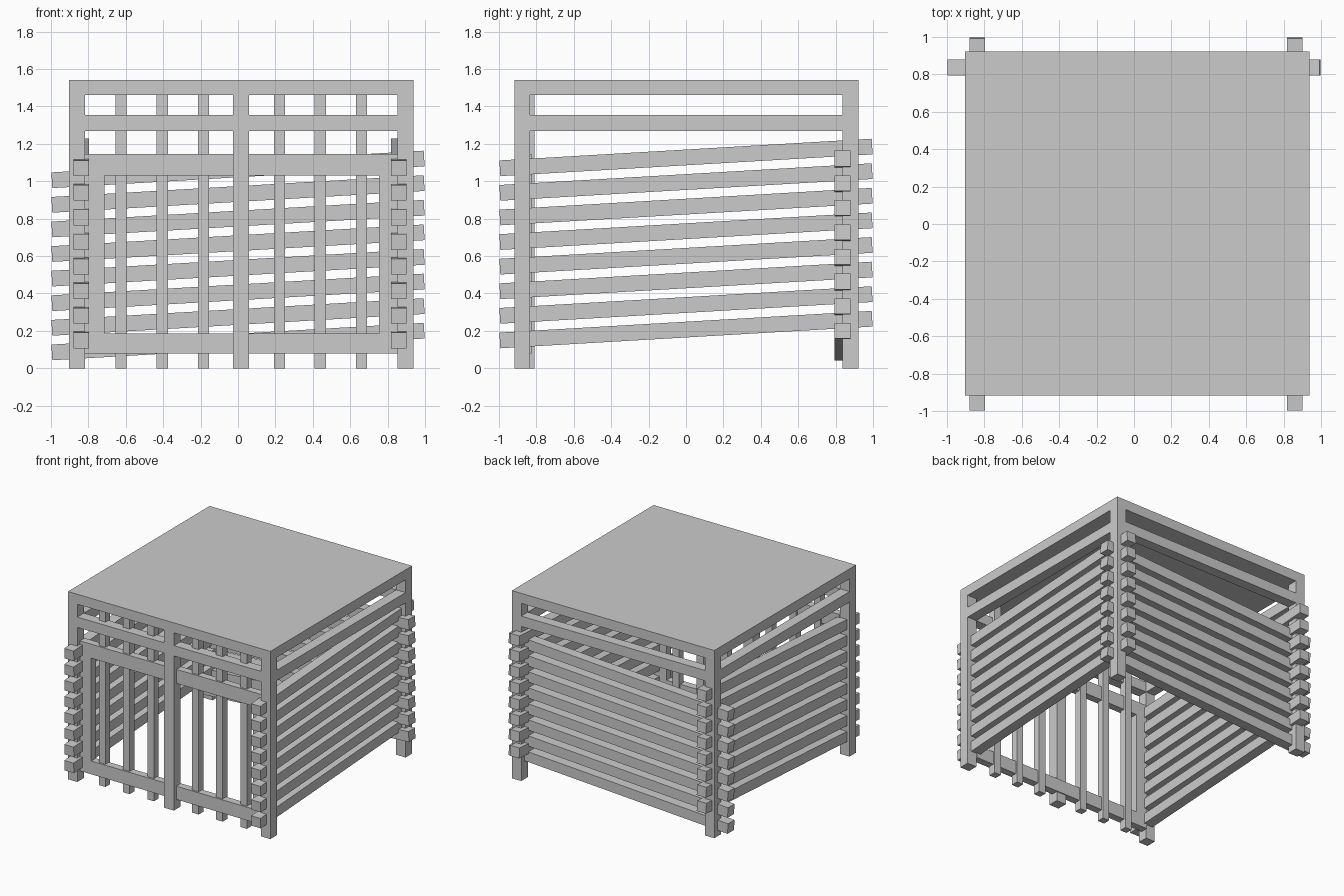
import bpy
from math import atan2, cos
from mathutils import Matrix

if "Cube" in bpy.data.objects:
    bpy.data.objects.remove(bpy.data.objects["Cube"])


def box(name, x, y, z, tilt=0.0, axis='X'):
    """Box from (min, max) ranges, optionally tilted about its centre."""
    r = (x, y, z)
    size = [b - a for a, b in r]
    centre = [(a + b) / 2 for a, b in r]
    bpy.ops.mesh.primitive_cube_add(size=1)
    ob = bpy.context.object
    ob.name = name
    ob.data.transform(Matrix.Rotation(tilt, 4, axis) @ Matrix.Diagonal((*size, 1)))
    ob.location = centre
    return ob


L, R, F, B = -0.903, 0.937, -0.918, 0.922   # outer edges
T = 0.085                                    # timber thickness
TOP, EAVE = 1.542, 1.46
RAIL = (1.27, 1.355)

# flat roof
box("roof", (L, R), (F, B), (EAVE, TOP))

# corner posts and upper side rails
for sx, x in (("left", (L, L + T)), ("right", (R - T, R))):
    for sy, y in (("front", (F, F + T)), ("back", (B - T, B))):
        box(f"{sy}_{sx}_post", x, y, (0, EAVE))
    box(f"{sx}_upper_rail", x, (F + T, B - T), RAIL)

# front and back upper rails, front centre post
box("front_upper_rail", (L + T, R - T), (F, F + T), RAIL)
box("back_upper_rail", (L + T, R - T), (B - T, B), RAIL)
box("front_centre_post", (-0.028, 0.06), (F, F + T), (0, EAVE))

# front gate frame, set slightly back
gate = (-0.885, -0.825)
box("gate_bottom_rail", (L + T, R - T), gate, (0.078, 0.187))
box("gate_top_rail", (L + T, R - T), gate, (1.032, 1.147))
box("gate_left_stile", (L + T, -0.715), gate, (0.187, 1.032))
box("gate_right_stile", (0.755, R - T), gate, (0.187, 1.032))

# thin upright bars behind the gate
for i, cx in enumerate((-0.625, -0.405, -0.185, 0.222, 0.44, 0.66)):
    box(f"gate_bar_{i}", (cx - 0.03, cx + 0.03), (-0.87, -0.81), (0, EAVE))

# sloping wall boards
tilt = atan2(0.112, 1.92)
half = 0.997
for i in range(8):
    z = 0.207 + i * 0.1315
    for side, cx in (("left", -0.838), ("right", 0.86)):
        box(f"{side}_wall_board_{i}", (cx - 0.042, cx + 0.042), (-half, half),
            (z - 0.042, z + 0.042), tilt, 'X')
    zb = 0.143 + i * 0.1315
    box(f"back_wall_board_{i}", (-half, half), (0.795, 0.879),
        (zb - 0.042, zb + 0.042), -tilt, 'Y')
